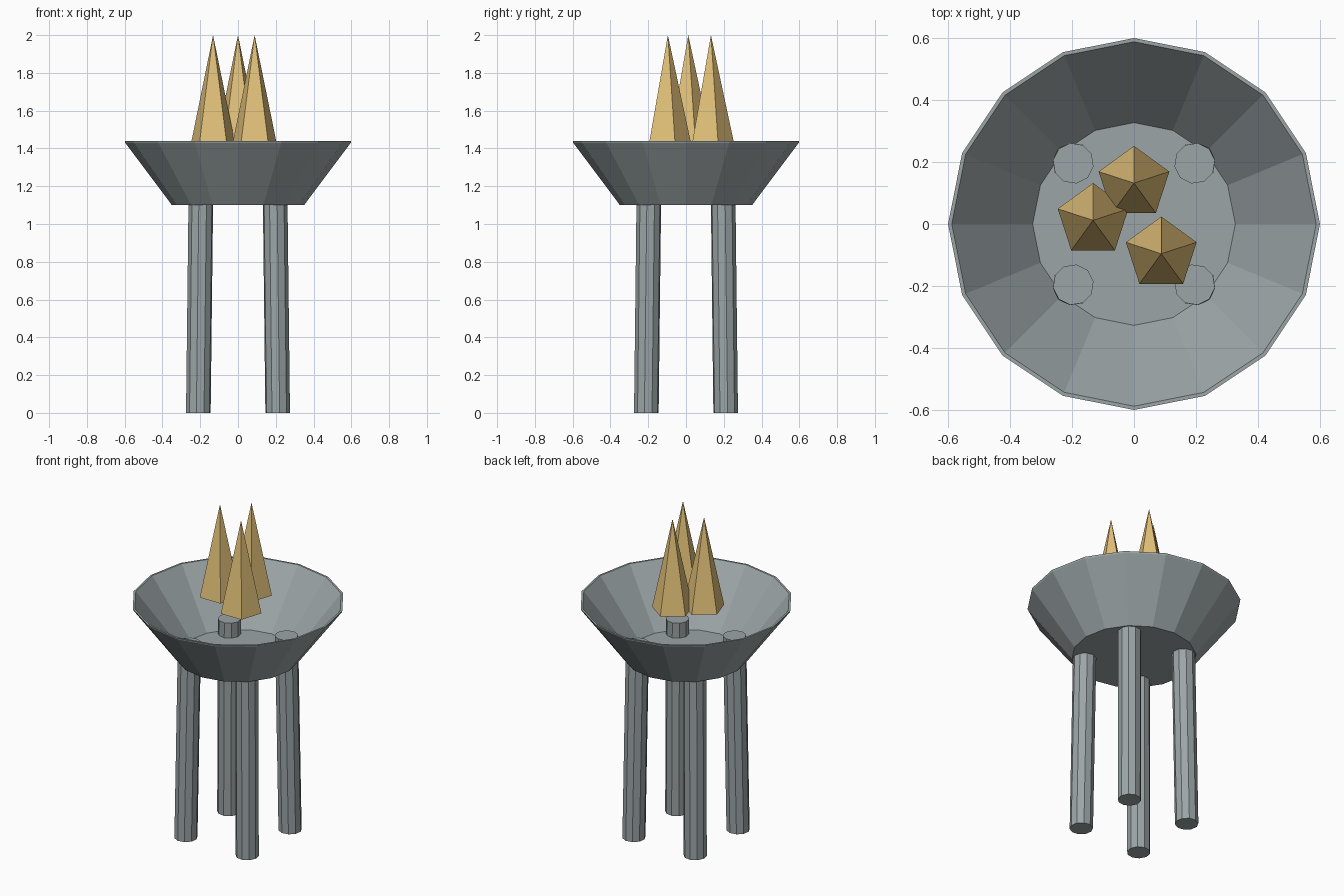
import bpy, bmesh, math
from mathutils import Matrix, Vector

default = bpy.data.objects.get("Cube")
if default:
    bpy.data.objects.remove(default, do_unlink=True)


def make_material(name, colour):
    mat = bpy.data.materials.new(name)
    mat.use_nodes = True
    mat.diffuse_color = colour
    mat.node_tree.nodes["Principled BSDF"].inputs["Base Color"].default_value = colour
    return mat


def add_object(name, bm, mat):
    bmesh.ops.recalc_face_normals(bm, faces=bm.faces)
    mesh = bpy.data.meshes.new(name)
    bm.to_mesh(mesh)
    bm.free()
    mesh.materials.append(mat)
    obj = bpy.data.objects.new(name, mesh)
    bpy.context.collection.objects.link(obj)
    return obj


metal = make_material("grey_metal", (0.33, 0.376, 0.386, 1))
flame_gold = make_material("flame_gold", (0.76, 0.53, 0.19, 1))

# Bowl: one closed profile turned around the vertical axis
SIDES = 16
profile = [(0.35, 1.10), (0.597, 1.43), (0.60, 1.44), (0.588, 1.44), (0.327, 1.112)]
bm = bmesh.new()
rings = []
for radius, z in profile:
    angles = [math.tau * i / SIDES for i in range(SIDES)]
    rings.append([bm.verts.new((radius * math.cos(a), radius * math.sin(a), z)) for a in angles])
for low, high in zip(rings, rings[1:]):
    for i in range(SIDES):
        j = (i + 1) % SIDES
        bm.faces.new((low[i], low[j], high[j], high[i]))
bm.faces.new(rings[0])
bm.faces.new(rings[-1])
add_object("bowl", bm, metal)

# Legs: ten-sided posts leaning slightly inward and ending above the bowl floor
LEG_HEIGHT = 1.205
FOOT, HEAD = 0.297, 0.277
leg_names = ["back_left_leg", "back_right_leg", "front_right_leg", "front_left_leg"]
for k, name in enumerate(leg_names):
    bm = bmesh.new()
    bmesh.ops.create_cone(bm, cap_ends=True, segments=10, radius1=0.066, radius2=0.066,
                          depth=LEG_HEIGHT)
    # Turn one corner to +x, then shear the post along the diagonal
    bm.transform(Matrix.Translation((0, 0, LEG_HEIGHT / 2)) @ Matrix.Rotation(-math.pi / 2, 4, "Z"))
    for v in bm.verts:
        v.co.x += FOOT + (HEAD - FOOT) * v.co.z / LEG_HEIGHT
    bm.transform(Matrix.Rotation(math.pi / 4 + k * math.pi / 2, 4, "Z"))
    add_object(name, bm, metal)

# Flames: three five-sided spikes floating at rim height
FLAME_BASE, FLAME_HEIGHT = 1.44, 0.56
flames = {"back_flame": (0, 0.132), "right_flame": (-0.132, 0.012), "front_flame": (0.088, -0.096)}
for name, (x, y) in flames.items():
    bm = bmesh.new()
    corners = []
    for i in range(5):
        a = math.pi / 2 + math.tau * i / 5
        corners.append(bm.verts.new((x + 0.12 * math.cos(a), y + 0.12 * math.sin(a), FLAME_BASE)))
    tip = bm.verts.new(Vector((x, y, FLAME_BASE + FLAME_HEIGHT)))
    bm.faces.new(corners)
    for i in range(5):
        bm.faces.new((corners[i], corners[(i + 1) % 5], tip))
    add_object(name, bm, flame_gold)
